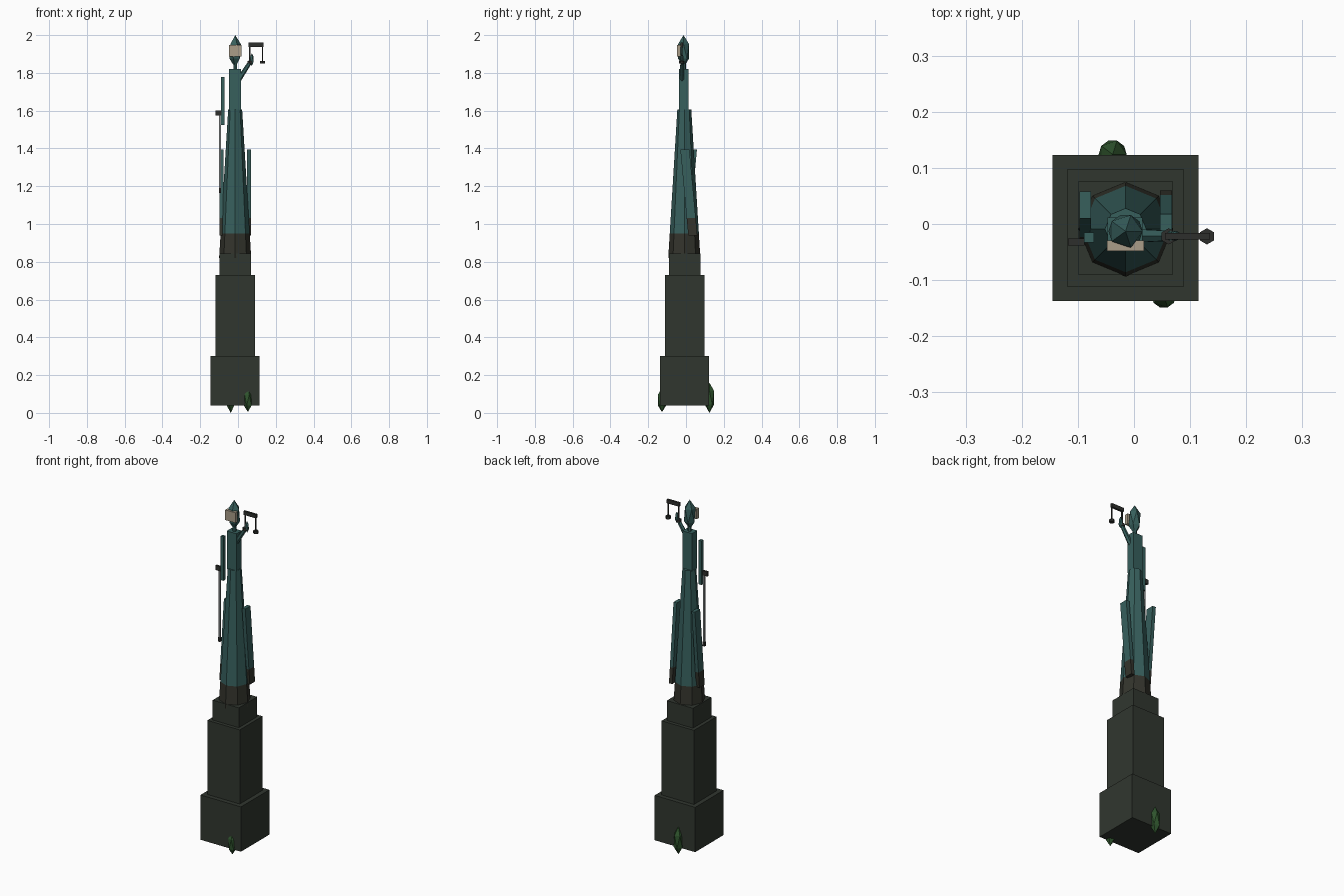
import bpy, bmesh, math
from mathutils import Vector, Matrix

if "Cube" in bpy.data.objects:
    bpy.data.objects.remove(bpy.data.objects["Cube"])


def material(name, rgb):
    m = bpy.data.materials.new(name)
    m.diffuse_color = (*rgb, 1)
    m.use_nodes = True
    m.node_tree.nodes["Principled BSDF"].inputs["Base Color"].default_value = m.diffuse_color
    return m


STONE = material("dark stone", (0.030, 0.037, 0.028))
TEAL = material("weathered copper", (0.038, 0.115, 0.108))
HEM = material("grimy hem", (0.033, 0.034, 0.025))
CLOTH = material("pale cloth", (0.40, 0.34, 0.25))
IRON = material("dark iron", (0.027, 0.028, 0.025))
STEEL = material("grey steel", (0.27, 0.29, 0.29))
MOSS = material("moss green", (0.028, 0.088, 0.026))

CX, CY = -0.015, -0.007


def finish(name, bm, *mats):
    bmesh.ops.recalc_face_normals(bm, faces=bm.faces)
    me = bpy.data.meshes.new(name)
    bm.to_mesh(me)
    bm.free()
    for m in mats:
        me.materials.append(m)
    ob = bpy.data.objects.new(name, me)
    bpy.context.collection.objects.link(ob)
    return ob


def bar(name, bottom, top, hx, hy, mat):
    """Upright box between two centres, sheared when they are not aligned."""
    bm = bmesh.new()
    bmesh.ops.create_cube(bm, size=2)
    for v in bm.verts:
        c = top if v.co.z > 0 else bottom
        v.co = Vector(c) + Vector((v.co.x * hx, v.co.y * hy, 0))
    return finish(name, bm, mat)


def ico(name, centre, radii, mat):
    bm = bmesh.new()
    bmesh.ops.create_icosphere(bm, subdivisions=1, radius=1,
                               matrix=Matrix.Translation(centre) @ Matrix.Diagonal((*radii, 1)))
    return finish(name, bm, mat)


def limb(name, a, b, r1, r2, sides, mat):
    a, b = Vector(a), Vector(b)
    rot = (b - a).to_track_quat('Z', 'Y').to_matrix().to_4x4()
    bm = bmesh.new()
    bmesh.ops.create_cone(bm, cap_ends=True, segments=sides, radius1=r1, radius2=r2,
                          depth=(b - a).length,
                          matrix=Matrix.Translation((a + b) / 2) @ rot)
    return finish(name, bm, mat)


# Stepped pedestal
for name, half, z0, z1 in (("plinth", 0.130, 0.04, 0.30),
                           ("pedestal", 0.104, 0.30, 0.73),
                           ("pedestal_cap", 0.084, 0.73, 0.845)):
    bar(name, (CX, CY, z0), (CX, CY, z1), half, half, STONE)

# Eight-sided robe, dirty hem below z = 0.95
bm = bmesh.new()
bmesh.ops.create_cone(bm, cap_ends=True, segments=8, radius1=0.085, radius2=0.037,
                      depth=0.785, matrix=Matrix.Translation((CX, CY - 0.002, 1.2125)))
bmesh.ops.bisect_plane(bm, geom=bm.verts[:] + bm.edges[:] + bm.faces[:],
                       plane_co=(0, 0, 0.95), plane_no=(0, 0, 1))
for f in bm.faces:
    f.material_index = 1 if f.calc_center_median().z < 0.95 else 0
finish("robe", bm, TEAL, HEM)

# Side drapes: one leans forward, the other back, each with a dark hem
for side, x, y_low, y_high in (("right", 0.057, 0.036, -0.006),
                               ("left", -0.087, -0.008, 0.034)):
    p = [Vector((x, y_low + (y_high - y_low) * t, 0.94 + 0.455 * t)) for t in (0, 0.2, 1)]
    bar(side + "_drape_hem", p[0], p[1], 0.0105, 0.024, HEM)
    bar(side + "_drape", p[1], p[2], 0.0105, 0.024, TEAL)

# Torso, head and blindfold
bar("torso", (CX - 0.001, CY - 0.005, 1.60), (CX - 0.001, CY - 0.005, 1.82), 0.031, 0.024, TEAL)
limb("neck", (CX, CY - 0.005, 1.80), (CX, CY - 0.005, 1.87), 0.011, 0.011, 6, TEAL)
ico("head", (CX, CY - 0.006, 1.914), (0.034, 0.034, 0.086), TEAL)
bar("blindfold", (CX, -0.039, 1.888), (CX, -0.039, 1.947), 0.033, 0.0095, CLOTH)

# Raised arm and hand
limb("raised_arm", (0.000, -0.021, 1.758), (0.068, -0.021, 1.863), 0.014, 0.010, 6, TEAL)
ico("raised_hand", (0.073, -0.021, 1.870), (0.011, 0.010, 0.034), TEAL)

# Balance scales
bar("scale_beam", (0.095, -0.022, 1.938), (0.095, -0.022, 1.96), 0.040, 0.006, IRON)
for side, x in (("left", 0.062), ("right", 0.130)):
    bar(side + "_scale_chain", (x, -0.022, 1.86), (x, -0.022, 1.94), 0.003, 0.003, IRON)
    limb(side + "_scale_pan", (x, -0.022, 1.849), (x, -0.022, 1.864), 0.0145, 0.0145, 6, IRON)

# Lowered arm and sword
bar("lowered_arm", (-0.080, -0.024, 1.523), (-0.080, -0.024, 1.778), 0.009, 0.009, TEAL)
bar("sword_guard", (-0.103, -0.032, 1.575), (-0.103, -0.032, 1.602), 0.015, 0.006, IRON)
bar("sword_blade", (-0.095, -0.032, 1.19), (-0.095, -0.032, 1.58), 0.005, 0.005, STEEL)
bar("sword_tip", (-0.095, -0.032, 1.165), (-0.095, -0.032, 1.19), 0.006, 0.006, IRON)

# Moss clumps at the foot
ico("back_moss", (-0.038, 0.124, 0.080), (0.028, 0.029, 0.080), MOSS)
ico("front_moss", (0.053, -0.127, 0.068), (0.025, 0.0255, 0.064), MOSS)
